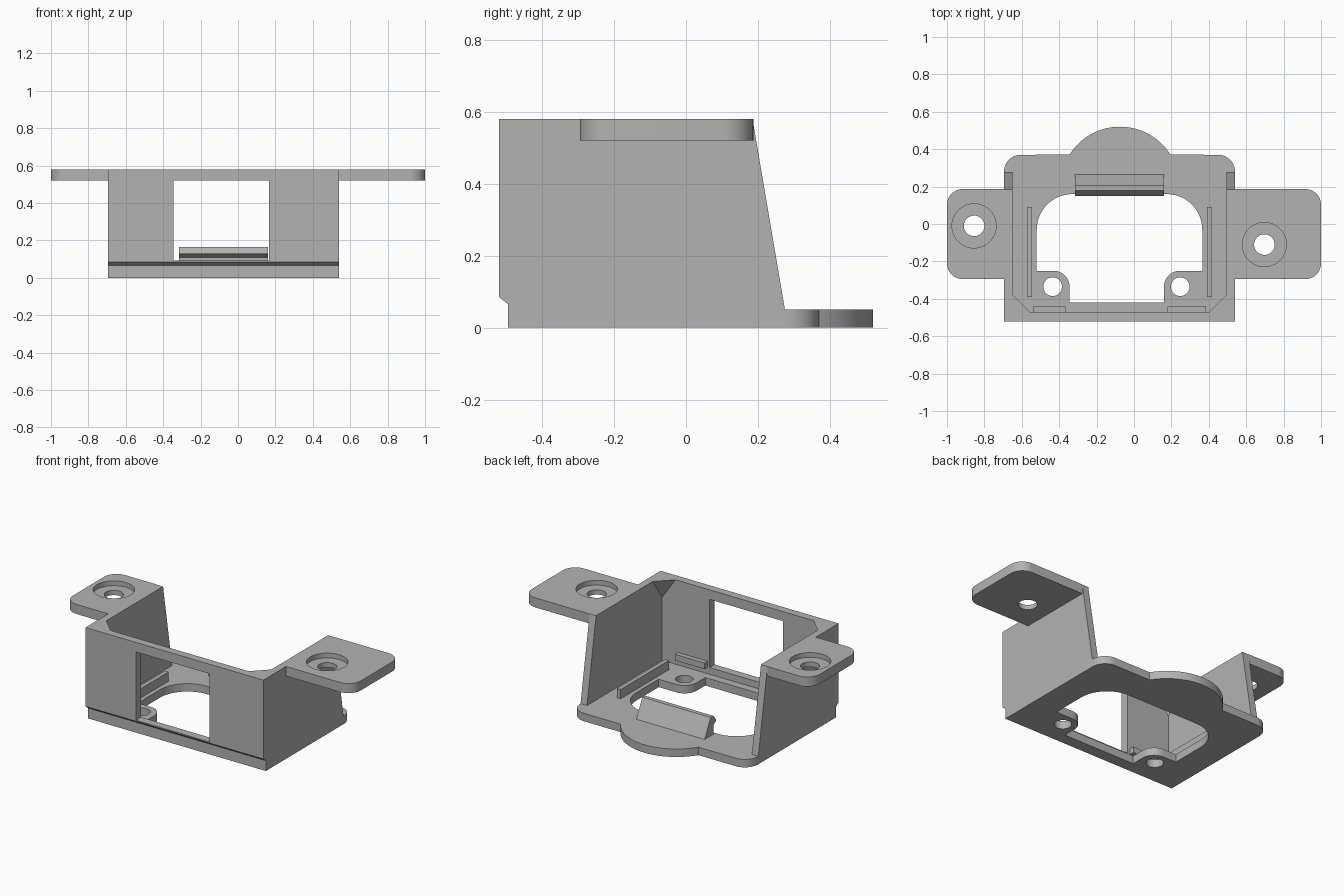
import bpy, bmesh, math
from mathutils import Vector

cube = bpy.data.objects.get("Cube")
if cube:
    bpy.data.objects.remove(cube, do_unlink=True)

grey = bpy.data.materials.new("matte_grey")
grey.use_nodes = True
colour = (0.45, 0.45, 0.45, 1)
grey.diffuse_color = colour
grey.node_tree.nodes["Principled BSDF"].inputs["Base Color"].default_value = colour

# Overall dimensions
LEFT, RIGHT, WALL = 0.54, -0.695, 0.045
MID = (LEFT + RIGHT) / 2
FRONT, FOOT, INNER = -0.52, -0.495, -0.47
TOP, FLOOR = 0.58, 0.05


def circle(cx, cy, r, start=0, end=360, n=48):
    full = end - start == 360
    angles = [math.radians(start + (end - start) * i / n) for i in range(n if full else n + 1)]
    return [(cx + r * math.cos(a), cy + r * math.sin(a)) for a in angles]


def rect(x0, x1, y0, y1):
    return [(x0, y0), (x1, y0), (x1, y1), (x0, y1)]


def rounded(corners, steps=12):
    """Outline from (x, y) sharp corners and (x, y, radius) round corners."""
    out = []
    for i, c in enumerate(corners):
        p = Vector(c[:2])
        if len(c) == 2:
            out.append(tuple(p))
            continue
        a = (Vector(corners[i - 1][:2]) - p).normalized()
        b = (Vector(corners[(i + 1) % len(corners)][:2]) - p).normalized()
        half = a.angle(b) / 2
        centre = p + (a + b).normalized() * c[2] / math.sin(half)
        reach = c[2] / math.tan(half)
        v0, v1 = (p + a * reach - centre), (p + b * reach - centre)
        turn = v0.angle(v1)
        for k in range(steps + 1):
            t = k / steps
            out.append(tuple(centre + (v0 * math.sin((1 - t) * turn)
                                       + v1 * math.sin(t * turn)) / math.sin(turn)))
    return out


def place(u, v, w, axis):
    return {"x": (w, u, v), "y": (u, w, v), "z": (u, v, w)}[axis]


def add_prism(bm, loops, lo, hi, axis):
    """Extrude an outline, with any holes, along one axis."""
    edges = []
    for loop in loops:
        vs = [bm.verts.new(place(u, v, lo, axis)) for u, v in loop]
        edges += [bm.edges.new((vs[i - 1], vs[i])) for i in range(len(vs))]
    filled = bmesh.ops.triangle_fill(bm, use_beauty=True, edges=edges,
                                     normal=place(0, 0, 1, axis))
    faces = [g for g in filled["geom"] if isinstance(g, bmesh.types.BMFace)]
    top = bmesh.ops.extrude_face_region(bm, geom=faces, use_keep_orig=True)
    moved = [g for g in top["geom"] if isinstance(g, bmesh.types.BMVert)]
    bmesh.ops.translate(bm, verts=moved, vec=place(0, 0, hi - lo, axis))


def finish(name, bm):
    bmesh.ops.recalc_face_normals(bm, faces=bm.faces[:])
    mesh = bpy.data.meshes.new(name)
    bm.to_mesh(mesh)
    bm.free()
    mesh.materials.append(grey)
    ob = bpy.data.objects.new(name, mesh)
    bpy.context.collection.objects.link(ob)
    bpy.ops.object.select_all(action="DESELECT")
    ob.select_set(True)
    bpy.context.view_layer.objects.active = ob
    bpy.ops.object.shade_smooth_by_angle(angle=math.radians(30))


def part(name, *prisms):
    bm = bmesh.new()
    for prism in prisms:
        add_prism(bm, *prism)
    finish(name, bm)


# Floor plate with round rear tab, large opening and two screw lugs
tab = circle(-0.075, 0.202, 0.318, 32, 148)
outer = rounded([(RIGHT, FOOT), (LEFT, FOOT), (LEFT, 0.37, 0.09)] + tab + [(RIGHT, 0.37, 0.09)])
opening = rounded([(-0.345, -0.42), (0.16, -0.42), (0.16, -0.25, 0.085), (0.365, -0.25),
                   (0.365, 0.16, 0.19), (-0.52, 0.16, 0.19), (-0.52, -0.25),
                   (-0.345, -0.25, 0.085)])
holes = [circle(x, -0.335, 0.05) for x in (-0.435, 0.247)]
part("floor_plate", ([outer, opening] + holes, 0, FLOOR, "z"))

# Front wall: window panel above a sill with an undercut foot
inside = (RIGHT + WALL, LEFT - WALL)
foot = [(FOOT, FLOOR), (FOOT, 0.065), (FRONT, 0.085)]
part("front_wall",
     ([rect(*inside, 0.085, TOP), rect(-0.345, 0.165, 0.092, 0.52)], FRONT, INNER, "y"),
     ([foot + [(INNER, 0.085), (INNER, FLOOR)]], *inside, "x"))

# Side walls with a sloping rear edge
side = foot + [(FRONT, TOP), (0.185, TOP), (0.275, FLOOR)]
part("left_wall", ([side], LEFT - WALL, LEFT, "x"))
part("right_wall", ([side], RIGHT, RIGHT + WALL, "x"))

# Triangular gussets in the upper front corners
for name, x, s in (("left_gusset", inside[1], -1), ("right_gusset", inside[0], 1)):
    bm = bmesh.new()
    for co in ((x, INNER, TOP), (x + s * 0.093, INNER, TOP),
               (x, INNER + 0.093, TOP), (x, INNER, 0.445)):
        bm.verts.new(co)
    bmesh.ops.convex_hull(bm, input=bm.verts[:])
    finish(name, bm)

# Mounting flanges with counterbored screw holes
for name, x0, x1, cx, cy in (("left_flange", LEFT, 1, 0.697, -0.11),
                             ("right_flange", RIGHT, -1, -0.855, -0.01)):
    shape = rounded([(x0, -0.295), (x1, -0.295, 0.085), (x1, 0.187, 0.085), (x0, 0.187)])
    part(name, ([shape, circle(cx, cy, 0.055)], 0.52, 0.55, "z"),
         ([shape, circle(cx, cy, 0.118)], 0.55, TOP, "z"))

# Snap catch at the rear of the opening
catch = [(0.265, FLOOR), (0.205, 0.165), (0.178, 0.165), (0.15, 0.13),
         (0.15, 0.125), (0.178, 0.108), (0.178, FLOOR)]
part("snap_catch", ([catch], -0.315, 0.16, "x"))

# Locating ribs beside the opening and along the front wall
for name, offset in (("left_rib", 1), ("right_rib", -1)):
    x = MID + offset * 0.481
    part(name, ([rect(x - 0.013, x + 0.013, -0.39, 0.09)], FLOOR, 0.108, "z"))
for name, x0, x1 in (("left_front_rib", 0.18, 0.385), ("right_front_rib", -0.54, -0.365)):
    part(name, ([rect(x0, x1, INNER, -0.44)], 0.09, 0.128, "z"))
